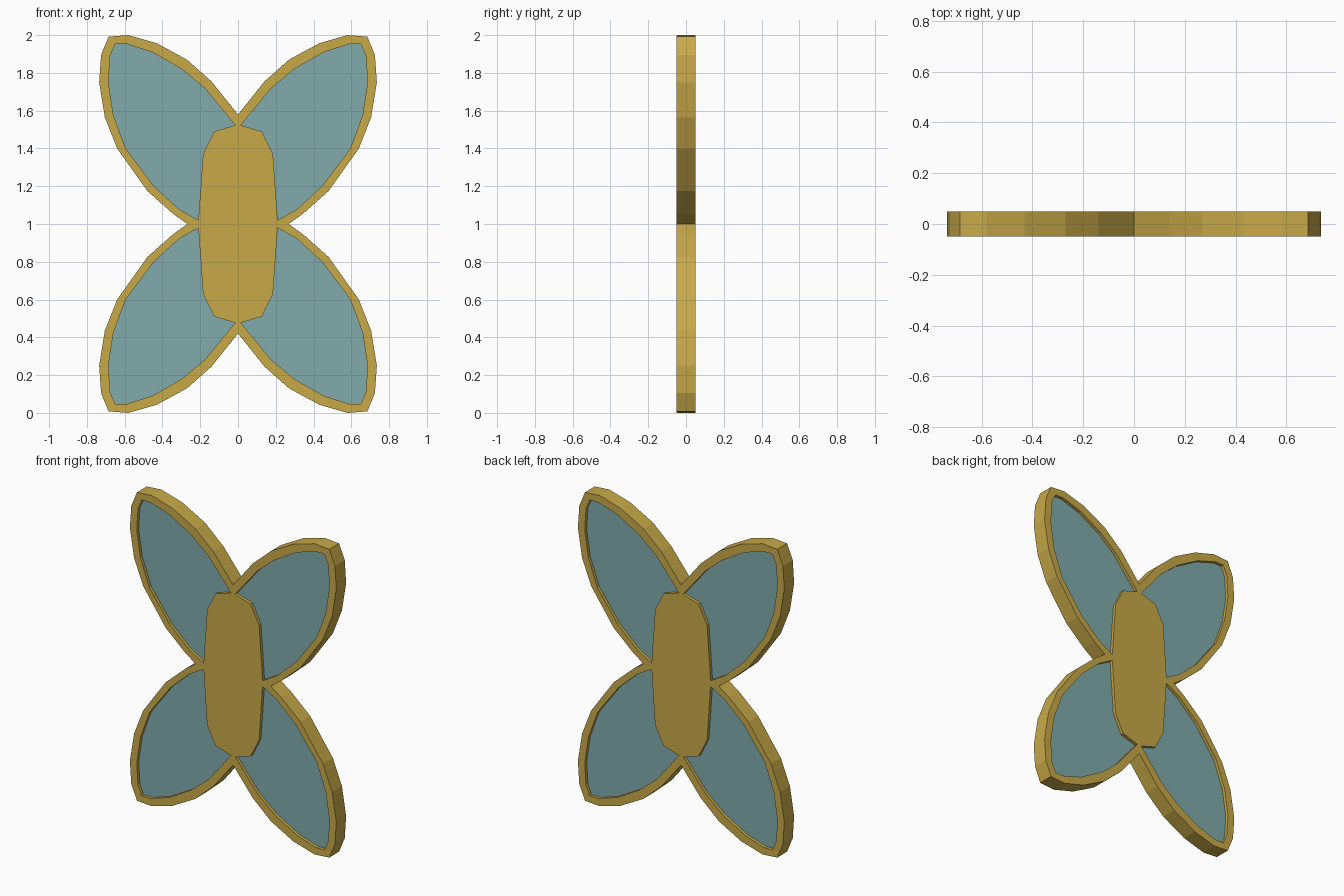
import bpy, bmesh

if "Cube" in bpy.data.objects:
    bpy.data.objects.remove(bpy.data.objects["Cube"])


def material(name, rgb):
    m = bpy.data.materials.new(name)
    m.diffuse_color = (*rgb, 1)
    m.use_nodes = True
    m.node_tree.nodes["Principled BSDF"].inputs["Base Color"].default_value = m.diffuse_color
    return m


def sheet(name, polygons, thickness, mat):
    """One quarter drawn in the XZ plane, mirrored four ways and thickened."""
    bm = bmesh.new()
    for poly in polygons:
        bm.faces.new([bm.verts.new((x, 0, z)) for x, z in poly])
    bmesh.ops.remove_doubles(bm, verts=bm.verts, dist=1e-5)
    bmesh.ops.recalc_face_normals(bm, faces=bm.faces)
    mesh = bpy.data.meshes.new(name)
    bm.to_mesh(mesh)
    bm.free()
    mesh.materials.append(mat)
    ob = bpy.data.objects.new(name, mesh)
    ob.location.z = 1
    bpy.context.collection.objects.link(ob)
    mirror = ob.modifiers.new("Mirror", 'MIRROR')
    mirror.use_axis = (True, False, True)
    mirror.merge_threshold = 0.0005
    solid = ob.modifiers.new("Solidify", 'SOLIDIFY')
    solid.thickness = thickness
    solid.offset = 0
    return ob


gold = material("gold", (0.58, 0.40, 0.065))
teal = material("teal_glass", (0.22, 0.41, 0.41))

# Upper right quarter, measured from the centre of the model
outer = [(0, .58), (.14, .755), (.27, .87), (.43, .957), (.58, 1), (.685, .992),
         (.725, .895), (.735, .75), (.705, .565), (.64, .40), (.48, .175),
         (.345, .055), (.268, 0)]
inner = [(.015, .523), (.175, .718), (.297, .82), (.455, .91), (.587, .952),
         (.65, .952), (.677, .89), (.686, .75), (.66, .578), (.595, .40),
         (.445, .20), (.31, .077), (.21, .02)]
body_side = [(.185, .37), (.125, .49)]
body_top, body_edge = (0, .525), (.21, 0)

# Wing rims, closed against the body at both ends
rim = [[outer[i], outer[i + 1], inner[i + 1], inner[i]] for i in range(len(outer) - 1)]
rim += [[outer[0], inner[0], body_top], [outer[-1], body_edge, inner[-1]]]
sheet("wing_rims", rim, 0.1, gold)

# Central body
sheet("body", [[(0, 0), body_edge, inner[-1], *body_side, inner[0], body_top]], 0.1, gold)

# Recessed wing panels
sheet("wing_panels", [inner + body_side], 0.06, teal)
